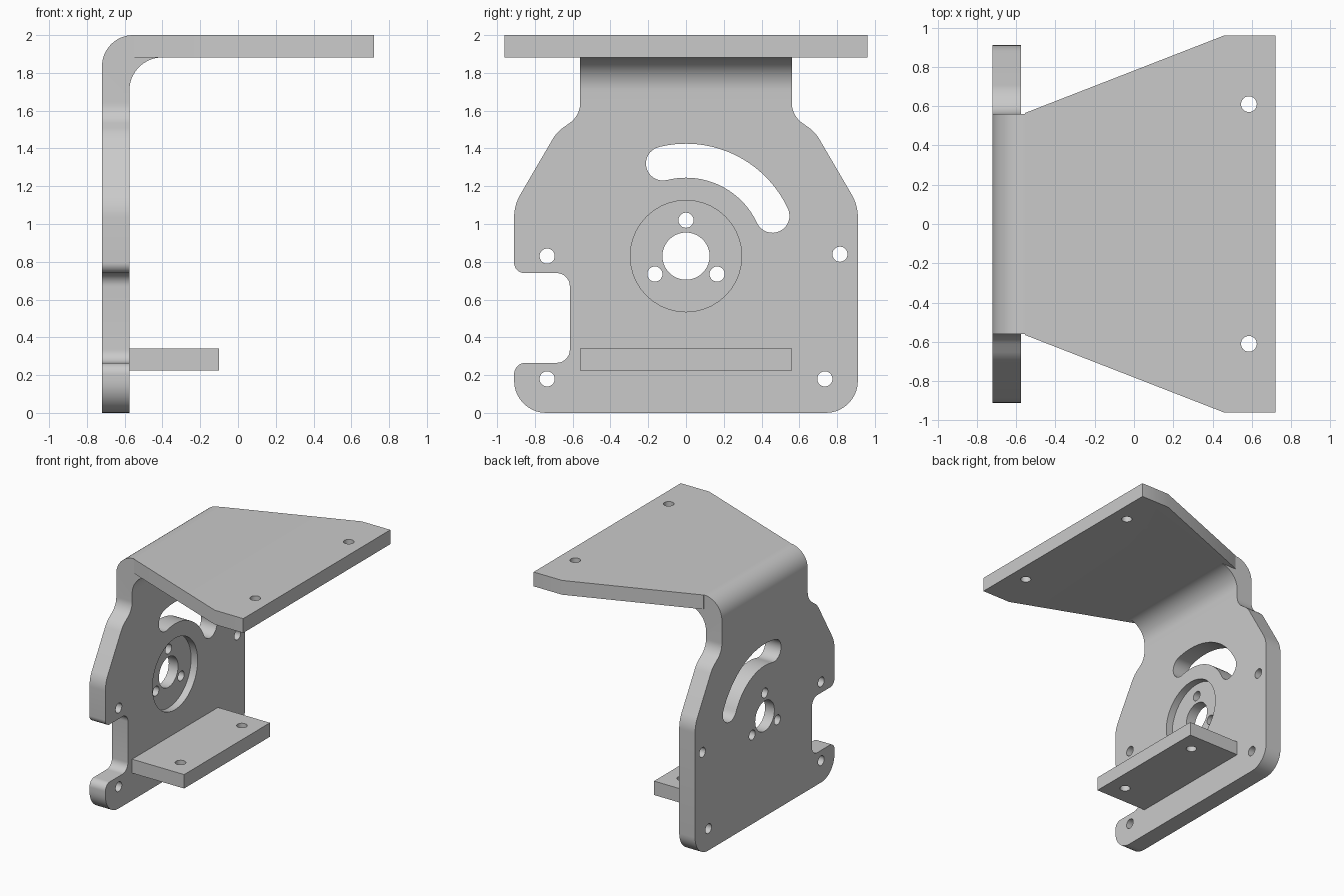
import bpy, bmesh
from math import sin, cos, radians, tan
from mathutils import Vector

cube = bpy.data.objects.get("Cube")
if cube:
    bpy.data.objects.remove(cube, do_unlink=True)

steel = bpy.data.materials.new("plain grey metal")
steel.use_nodes = True
GREY = (0.59, 0.59, 0.59, 1)
steel.diffuse_color = GREY
steel.node_tree.nodes["Principled BSDF"].inputs["Base Color"].default_value = GREY

# How a flat outline (a, b) and a depth d map to space for each extrusion axis
PLACE = {"x": lambda a, b, d: (d, a, b),
         "y": lambda a, b, d: (a, d, b),
         "z": lambda a, b, d: (a, b, d)}


def prism(name, outline, axis, low, high):
    bm = bmesh.new()
    ends = [[bm.verts.new(PLACE[axis](a, b, d)) for a, b in outline] for d in (low, high)]
    for ring in ends:
        bm.faces.new(ring)
    n = len(outline)
    for i in range(n):
        j = (i + 1) % n
        bm.faces.new((ends[0][i], ends[0][j], ends[1][j], ends[1][i]))
    bmesh.ops.recalc_face_normals(bm, faces=bm.faces)
    mesh = bpy.data.meshes.new(name)
    bm.to_mesh(mesh)
    bm.free()
    mesh.materials.append(steel)
    obj = bpy.data.objects.new(name, mesh)
    bpy.context.collection.objects.link(obj)
    return obj


def arc(a, b, r, start, end, steps=16):
    angles = [radians(start + (end - start) * i / steps) for i in range(steps + 1)]
    return [(a + r * cos(t), b + r * sin(t)) for t in angles]


def circle(a, b, r):
    return arc(a, b, r, 0, 360, 40)[:-1]


def rounded(corners, steps=10):
    """Outline with a fillet of radius r at each corner (a, b, r)."""
    out = []
    for i, (a, b, r) in enumerate(corners):
        p = Vector((a, b))
        if r == 0:
            out.append((a, b))
            continue
        u = (Vector(corners[i - 1][:2]) - p).normalized()
        v = (Vector(corners[(i + 1) % len(corners)][:2]) - p).normalized()
        half = u.angle(v) / 2
        centre = p + (u + v).normalized() * (r / sin(half))
        reach = r / tan(half)
        s, e = p + u * reach - centre, p + v * reach - centre
        for k in range(steps + 1):
            q = centre + s.slerp(e, k / steps).normalized() * r
            out.append((q.x, q.y))
    return out


def combine(target, other, operation):
    mod = target.modifiers.new("combine", "BOOLEAN")
    mod.operation, mod.solver, mod.object = operation, "EXACT", other
    bpy.context.view_layer.objects.active = target
    bpy.ops.object.modifier_apply(modifier=mod.name)
    bpy.data.objects.remove(other, do_unlink=True)


def drill(target, outline, axis, low, high):
    combine(target, prism("cutter", outline, axis, low, high), "DIFFERENCE")


def finish(obj):
    bm = bmesh.new()
    bm.from_mesh(obj.data)
    bmesh.ops.remove_doubles(bm, verts=bm.verts, dist=0.0002)
    bmesh.ops.dissolve_limit(bm, angle_limit=radians(0.3), verts=bm.verts, edges=bm.edges)
    bm.to_mesh(obj.data)
    bm.free()
    bpy.ops.object.select_all(action="DESELECT")
    obj.select_set(True)
    bpy.context.view_layer.objects.active = obj
    bpy.ops.object.shade_smooth_by_angle(angle=radians(25))


BACK, FACE = -0.72, -0.575      # wall faces
NECK = 0.56                     # half width of the bend
HUB = 0.83                      # height of the motor centre
UNDER = 1.882                   # underside of the top plate

# Upright wall with shoulders and a side notch
shoulder = [(0.91, 1.10, 0.24), (0.685, 1.485, 0.2), (NECK, 1.575, 0.13), (NECK, 1.71, 0)]
mirrored = [(-a, b, r) for a, b, r in reversed(shoulder)]
notch = [(-0.91, 0.74, 0.055), (-0.615, 0.74, 0.07), (-0.615, 0.265, 0.07), (-0.91, 0.265, 0.06)]
wall = rounded([(-0.91, 0, 0.17), (0.91, 0, 0.17)] + shoulder + mirrored + notch)
bracket = prism("bracket", wall, "x", BACK, FACE)

# Bend joining the wall to the top plate
bend = [(BACK, 1.71), (FACE, 1.71)] + arc(-0.4, UNDER - 0.175, 0.175, 180, 90)[1:]
bend += [(-0.555, UNDER), (-0.555, 2.0)] + arc(-0.555, 1.835, 0.165, 90, 180)[1:]
combine(bracket, prism("bend", bend, "y", -NECK, NECK), "UNION")

# Flared top plate
top = [(-0.555, -0.565), (0.46, -0.96), (0.72, -0.96), (0.72, 0.96), (0.46, 0.96), (-0.555, 0.565)]
combine(bracket, prism("top_plate", top, "z", UNDER, 2.0), "UNION")

# Motor recess, shaft hole and screw holes
drill(bracket, circle(0, HUB, 0.295), "x", FACE - 0.06, FACE + 0.1)
drill(bracket, circle(0, HUB, 0.125), "x", -1, -0.4)
for angle in (90, 210, 330):
    t = radians(angle)
    drill(bracket, circle(0.19 * cos(t), HUB + 0.19 * sin(t), 0.04), "x", -1, -0.4)
for y, z in ((-0.735, 0.83), (0.815, 0.84), (-0.735, 0.18), (0.735, 0.18)):
    drill(bracket, circle(y, z, 0.04), "x", -1, -0.4)
for y in (-0.61, 0.61):
    drill(bracket, circle(0.585, y, 0.04), "z", 1.7, 2.2)

# Curved adjustment slot
MID, HALF, A, B = 0.505, 0.09, 25, 104
slot = arc(0, HUB, MID + HALF, A, B, 28)
slot += arc(MID * cos(radians(B)), HUB + MID * sin(radians(B)), HALF, B, B + 180)[1:-1]
slot += arc(0, HUB, MID - HALF, B, A, 28)
slot += arc(MID * cos(radians(A)), HUB + MID * sin(radians(A)), HALF, A + 180, A + 360)[1:-1]
drill(bracket, slot, "x", -1, -0.4)
finish(bracket)

# Lower shelf with two holes
shelf = prism("lower_shelf", [(FACE - 0.01, -NECK), (-0.1, -NECK), (-0.1, NECK), (FACE - 0.01, NECK)],
              "z", 0.225, 0.34)
for y in (-0.4, 0.4):
    drill(shelf, circle(-0.245, y, 0.04), "z", 0, 0.6)
finish(shelf)
